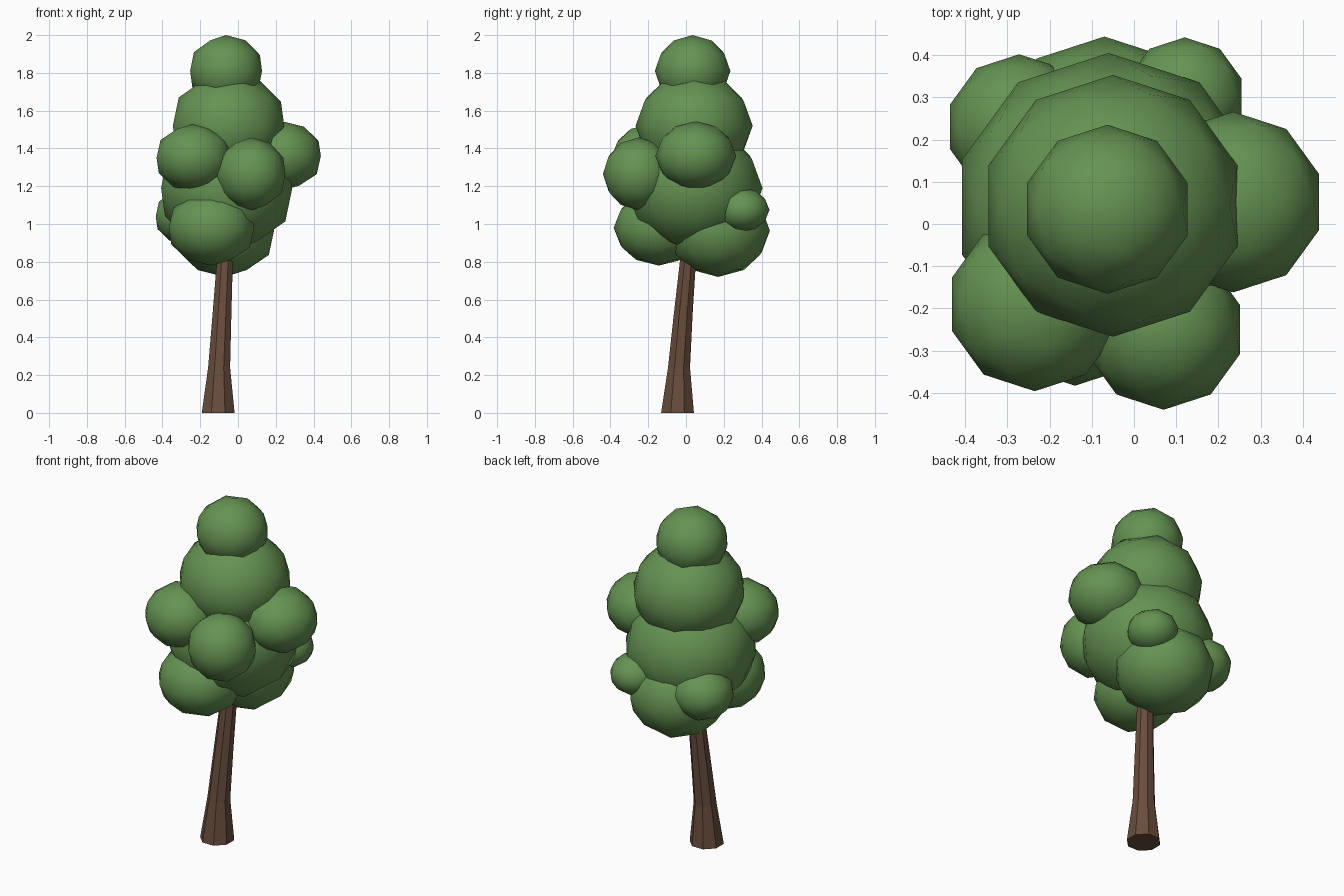
import bpy, bmesh
from math import cos, sin, pi

if "Cube" in bpy.data.objects:
    bpy.data.objects.remove(bpy.data.objects["Cube"])


def material(name, rgb):
    m = bpy.data.materials.new(name)
    m.diffuse_color = (*rgb, 1)
    m.use_nodes = True
    m.node_tree.nodes["Principled BSDF"].inputs["Base Color"].default_value = m.diffuse_color
    return m


leaf = material("leaf_green", (0.13, 0.29, 0.085))
bark = material("bark_brown", (0.14, 0.075, 0.045))

# Trunk: tapered, leaning eight-sided tube (x, y, z, radius)
rings = [(-0.105, -0.045, 0.0, 0.094), (-0.10, -0.037, 0.24, 0.063),
         (-0.085, -0.015, 0.52, 0.054), (-0.07, 0.01, 0.8, 0.046),
         (-0.06, 0.035, 1.2, 0.035)]
bm = bmesh.new()
loops = [[bm.verts.new((x + r * cos((k + 0.5) * pi / 4), y + r * sin((k + 0.5) * pi / 4), z))
          for k in range(8)] for x, y, z, r in rings]
for a, b in zip(loops, loops[1:]):
    for k in range(8):
        n = (k + 1) % 8
        bm.faces.new((a[k], a[n], b[n], b[k]))
bm.faces.new(loops[0][::-1])
bm.faces.new(loops[-1])
mesh = bpy.data.meshes.new("trunk")
bm.to_mesh(mesh)
bm.free()
mesh.materials.append(bark)
bpy.context.collection.objects.link(bpy.data.objects.new("trunk", mesh))


def foliage(name, centre, r, rz):
    bpy.ops.mesh.primitive_ico_sphere_add(subdivisions=2, radius=1, location=centre)
    ob = bpy.context.object
    ob.name = name
    ob.scale = (r, r, rz)
    bpy.ops.object.transform_apply(location=False, rotation=False, scale=True)
    bpy.ops.object.shade_smooth()
    ob.data.materials.append(leaf)


# Crown: three stacked masses, then the surrounding clumps
foliage("crown_main", (-0.06, 0.04, 1.19), 0.365, 0.335)
foliage("crown_upper", (-0.05, 0.043, 1.52), 0.31, 0.285)
foliage("crown_top", (-0.063, 0.035, 1.81), 0.2, 0.19)
foliage("clump_right", (0.235, 0.052, 1.36), 0.214, 0.183)
foliage("clump_front_left", (-0.235, -0.19, 1.35), 0.206, 0.18)
foliage("clump_front", (0.07, -0.25, 1.265), 0.19, 0.193)
foliage("clump_low_front", (-0.14, -0.145, 0.98), 0.238, 0.2)
foliage("clump_low_back", (-0.07, 0.17, 0.965), 0.274, 0.245)
foliage("clump_back_left", (-0.272, 0.23, 1.04), 0.172, 0.15)
foliage("clump_back_right", (0.12, 0.3, 1.075), 0.142, 0.117)
